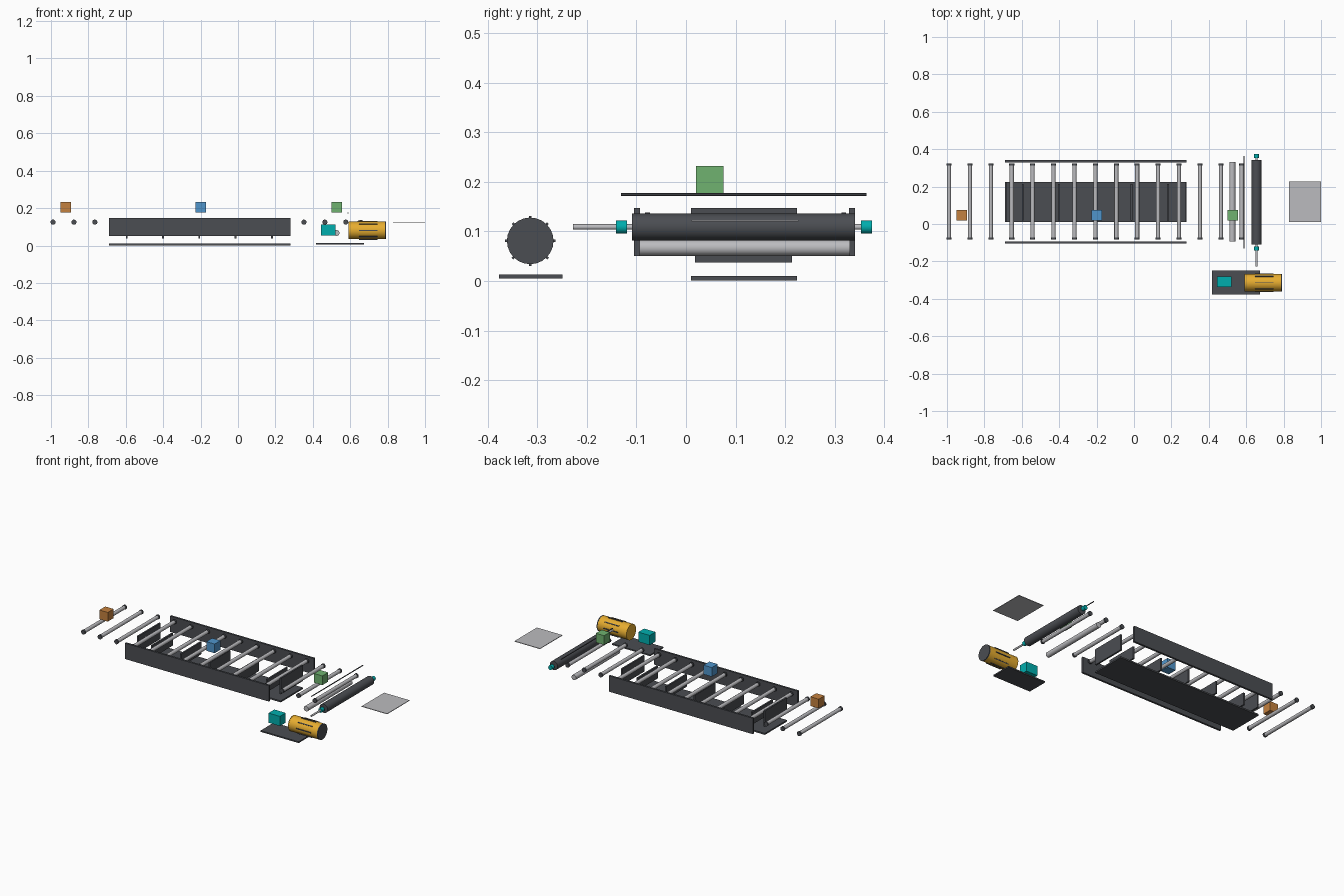
import bpy, math
from mathutils import Matrix, Vector

if "Cube" in bpy.data.objects:
    bpy.data.objects.remove(bpy.data.objects["Cube"])


def material(name, rgb):
    m = bpy.data.materials.new(name)
    m.diffuse_color = (*rgb, 1)
    m.use_nodes = True
    m.node_tree.nodes["Principled BSDF"].inputs["Base Color"].default_value = m.diffuse_color
    return m


dark = material("dark_steel", (0.07, 0.075, 0.085))
steel = material("light_steel", (0.5, 0.5, 0.52))
teal = material("teal", (0.0, 0.42, 0.42))
amber = material("amber", (0.8, 0.42, 0.03))
orange = material("orange", (0.55, 0.22, 0.05))
blue = material("blue", (0.08, 0.3, 0.6))
green = material("green", (0.16, 0.45, 0.16))


def box(name, x, y, z, mat):
    """Box from (min, max) ranges."""
    bpy.ops.mesh.primitive_cube_add(size=1, location=[sum(r) / 2 for r in (x, y, z)])
    o = bpy.context.object
    o.name = name
    o.scale = [r[1] - r[0] for r in (x, y, z)]
    bpy.ops.object.transform_apply(location=False, rotation=False)
    o.data.materials.append(mat)
    return o


def rod(name, axis, span, a, b, r, mat, sides=24):
    """Cylinder along x or y; a, b are the two remaining coordinates in order."""
    mid = sum(span) / 2
    loc, rot = ((mid, a, b), (0, math.pi / 2, 0)) if axis == "x" else ((a, mid, b), (math.pi / 2, 0, 0))
    bpy.ops.mesh.primitive_cylinder_add(vertices=sides, radius=r, depth=span[1] - span[0],
                                        location=loc, rotation=rot)
    o = bpy.context.object
    o.name = name
    o.data.materials.append(mat)
    bpy.ops.object.shade_smooth_by_angle(angle=math.radians(30))
    return o


# frame: side rails, end plates, bed plate and cross members
X = (-0.69, 0.282)
box("front_rail", X, (-0.105, -0.093), (0.05, 0.147), dark)
box("back_rail", X, (0.329, 0.341), (0.05, 0.147), dark)
box("bed_plate", X, (0.01, 0.224), (0.001, 0.01), dark)
box("left_end_plate", (-0.69, -0.68), (0.01, 0.224), (0.05, 0.147), dark)
box("right_end_plate", (0.272, 0.282), (0.01, 0.224), (0.05, 0.147), dark)
for i in range(5):
    x = -0.595 + 0.194 * i
    box(f"cross_member_{i}", (x - 0.005, x + 0.005), (0.018, 0.214), (0.037, 0.112), dark)

# conveyor rollers with end caps
for i in range(15):
    x = -0.989 + 0.1118 * i
    rod(f"roller_{i}", "y", (-0.075, 0.315), x, 0.125, 0.011, steel)
    rod(f"roller_cap_front_{i}", "y", (-0.083, -0.073), x, 0.125, 0.0135, dark)
    rod(f"roller_cap_back_{i}", "y", (0.313, 0.323), x, 0.125, 0.0135, dark)

# drive drum, shaft, bearings, return roller and guide rod
rod("drive_drum", "y", (-0.109, 0.341), 0.655, 0.109, 0.027, dark, 32)
rod("drive_shaft", "y", (-0.228, 0.374), 0.655, 0.109, 0.0055, steel)
for n, y in (("front", -0.13), ("back", 0.364)):
    rod(f"{n}_bearing", "y", (y - 0.011, y + 0.011), 0.655, 0.109, 0.0135, teal)
rod("return_roller", "y", (-0.094, 0.331), 0.526, 0.067, 0.016, steel)
rod("guide_rod", "y", (-0.131, 0.364), 0.589, 0.174, 0.003, dark, 12)

# motor with cooling fins, end caps, base and gearbox
MY, MZ = -0.314, 0.081
rod("motor_body", "x", (0.594, 0.786), MY, MZ, 0.0465, amber, 24)
rod("motor_left_cap", "x", (0.59, 0.595), MY, MZ, 0.047, amber, 24)
rod("motor_right_cap", "x", (0.785, 0.791), MY, MZ, 0.047, dark, 24)
for i in range(8):
    a = i * math.pi / 4
    fin = box(f"motor_fin_{i}", (0.648, 0.746), (-0.0025, 0.0025), (0.043, 0.0505), dark)
    fin.matrix_world = (Matrix.Translation(Vector((0, MY, MZ)))
                        @ Matrix.Rotation(a, 4, "X") @ fin.matrix_world)
box("motor_base", (0.417, 0.674), (-0.377, -0.249), (0.005, 0.013), dark)
box("gearbox", (0.443, 0.52), (-0.338, -0.282), (0.053, 0.112), teal)

# discharge table
box("discharge_table", (0.828, 1.0), (0.011, 0.227), (0.120, 0.1235), steel)

# transported packages
for n, x, m in (("orange", -0.922, orange), ("blue", -0.2, blue), ("green", 0.528, green)):
    box(f"{n}_package", (x - 0.028, x + 0.028), (0.02, 0.076), (0.176, 0.232), m)
